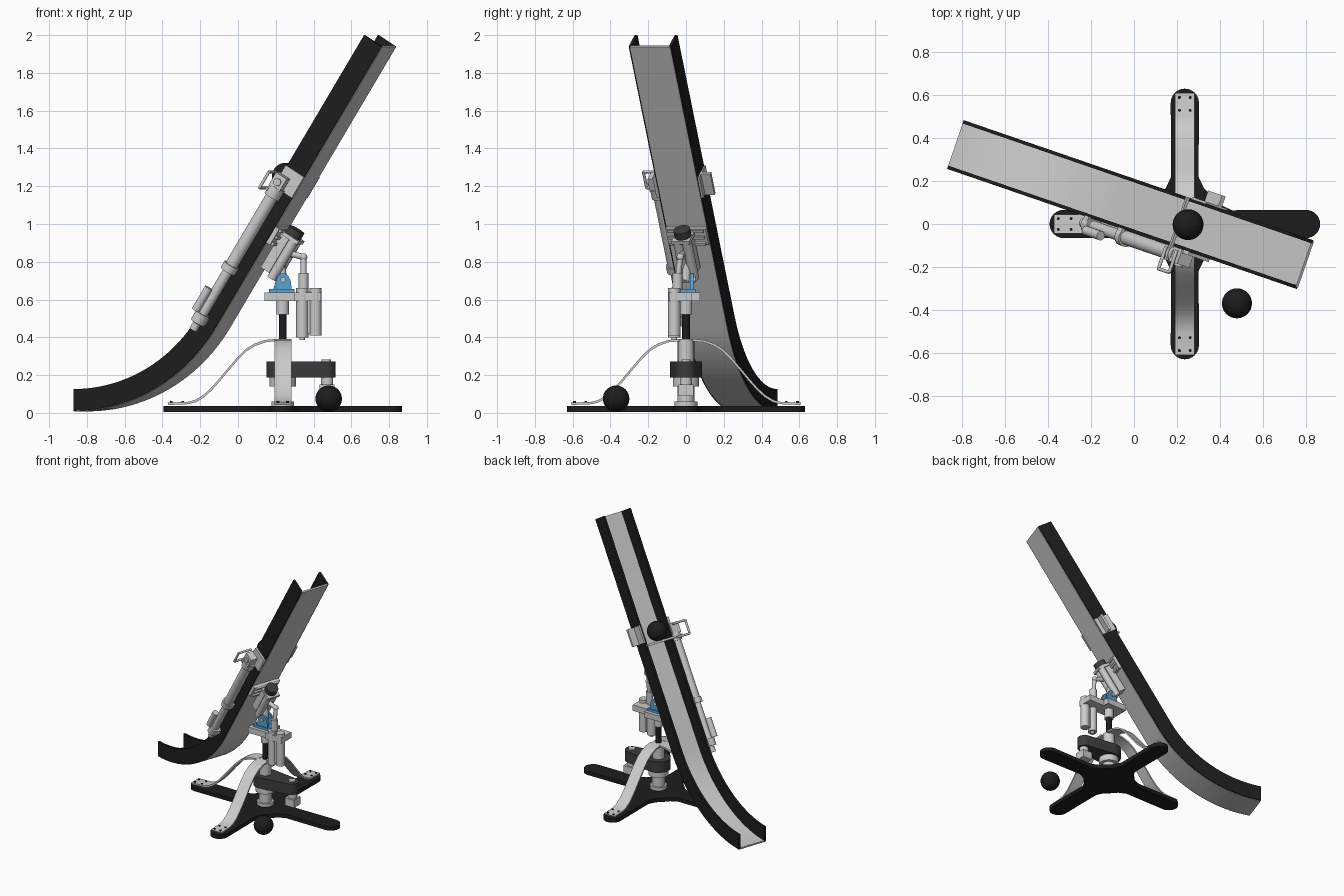
import bpy, bmesh
from math import sin, cos, pi, radians, sqrt
from mathutils import Vector, Matrix

if "Cube" in bpy.data.objects:
    bpy.data.objects.remove(bpy.data.objects["Cube"])

def mat(name, c):
    m = bpy.data.materials.new(name)
    m.diffuse_color = (*c, 1)
    m.use_nodes = True
    m.node_tree.nodes["Principled BSDF"].inputs["Base Color"].default_value = m.diffuse_color
    return m
BLACK = mat("black", (0.012, 0.012, 0.012))
DARK = mat("dark_grey", (0.045, 0.045, 0.045))
BLUE = mat("blue", (0.1, 0.36, 0.65))

PX = 0.237                       # x of the vertical pivot
SL = radians(58)                 # ramp slope
U = Vector((0.946, -0.325, 0)).normalized()
V = Vector((-U.y, U.x, 0))
Z = Vector((0, 0, 1))
A = U * cos(SL) + Z * sin(SL)    # up along the ramp
N = -U * sin(SL) + Z * cos(SL)   # out of the ramp
O = Vector((PX, 0.003, 0.985))

def L(a, v, n):
    """point in the sloped ramp frame"""
    return O + A * a + V * v + N * n

def make(name, bm, m=None, smooth=True):
    bmesh.ops.recalc_face_normals(bm, faces=bm.faces)
    me = bpy.data.meshes.new(name)
    bm.to_mesh(me)
    bm.free()
    ob = bpy.data.objects.new(name, me)
    bpy.context.collection.objects.link(ob)
    if m:
        me.materials.append(m)
    if smooth:
        bpy.ops.object.select_all(action='DESELECT')
        ob.select_set(True)
        bpy.context.view_layer.objects.active = ob
        bpy.ops.object.shade_smooth_by_angle(angle=radians(35))
    return ob

def box(name, x, y, z, m=None, f=lambda a, b, c: Vector((a, b, c))):
    """box from three ranges, optionally mapped through the ramp frame"""
    bm = bmesh.new()
    bmesh.ops.create_cube(bm, size=1)
    for v in bm.verts:
        p = [r[0] + (r[1] - r[0]) * (c + .5) for r, c in zip((x, y, z), v.co)]
        v.co = f(*p)
    return make(name, bm, m, False)

def rod(name, p, q, r, m=None, seg=32):
    p, q = Vector(p), Vector(q)
    bm = bmesh.new()
    rot = (q - p).to_track_quat('Z', 'Y').to_matrix().to_4x4()
    bmesh.ops.create_cone(bm, cap_ends=True, segments=seg, radius1=r, radius2=r, depth=(q - p).length,
                          matrix=Matrix.Translation((p + q) / 2) @ rot)
    return make(name, bm, m)

def ball(name, c, r, m=None):
    bm = bmesh.new()
    bmesh.ops.create_uvsphere(bm, u_segments=32, v_segments=20, radius=r, matrix=Matrix.Translation(c))
    return make(name, bm, m)

def prism(name, pts, d, m=None):
    """extrude an outline of 3D points by vector d"""
    bm = bmesh.new()
    f = bm.faces.new([bm.verts.new(p) for p in pts])
    g = bmesh.ops.extrude_face_region(bm, geom=[f])['geom']
    bmesh.ops.translate(bm, vec=d, verts=[e for e in g if isinstance(e, bmesh.types.BMVert)])
    return make(name, bm, m)

# ramp: curved run-out then straight slope, one floor and two side walls
R, S0, RUN = 0.941, -1.131, 1.754
path = []
for i in range(25):
    t = SL * i / 24
    path.append((S0 + R * sin(t), 0.008 + R * (1 - cos(t)), t))
path.append((path[-1][0] + RUN * cos(SL), path[-1][1] + RUN * sin(SL), SL))

def ramp_part(name, v0, v1, n0, n1, m=None):
    bm = bmesh.new()
    rings = []
    for s, z, t in path:
        ring = [bm.verts.new(Vector((PX, 0.003, 0)) + U * (s - n * sin(t)) + V * v + Z * (z + n * cos(t)))
                for v, n in ((v0, n0), (v1, n0), (v1, n1), (v0, n1))]
        if rings:
            for k in range(4):
                j = (k + 1) % 4
                bm.faces.new((rings[-1][k], rings[-1][j], ring[j], ring[k]))
        rings.append(ring)
    bm.faces.new(rings[0])
    bm.faces.new(rings[-1])
    make(name, bm, m)
ramp_part("ramp_floor", -.112, .112, 0, .012)
for sd in (-1, 1):
    ramp_part("ramp_wall", sd * .112 - .008, sd * .112 + .008, .003, .118, BLACK)

# balls
ball("ramp_ball", (0.252, -0.003, 1.252), .072, BLACK)
ball("ground_ball", (0.48, -0.37, 0.075), .07, BLACK)

# cross-shaped base plate
pts = []
for q in range(4):
    rot = Matrix.Rotation(q * pi / 2, 3, 'Z')
    loc = [(.13, -.13), (.165, -.09), (.22, -.064)]
    loc += [(.565 + .066 * cos(a), .066 * sin(a)) for a in [pi * (k / 12 - .5) for k in range(13)]]
    loc += [(.22, .064), (.165, .09)]
    pts += [rot @ Vector((x, y, 0.006)) + Vector((PX, 0, 0)) for x, y in loc]
prism("base_plate", pts, Vector((0, 0, .03)), BLACK)

# three bent strap legs
prof = [(.605, .042), (.5, .046), (.46, .056), (.415, .083), (.375, .12), (.335, .165), (.285, .225),
        (.235, .283), (.19, .327), (.145, .355), (.09, .374), (.03, .38)]
for q in (1, 2, 3):
    d = Matrix.Rotation(q * pi / 2, 3, 'Z') @ Vector((1, 0, 0))
    w = Vector((-d.y, d.x, 0))
    c = Vector((PX, 0, 0))
    outline = [c + d * r + Z * z - w * .045 for r, z in prof]
    outline += [c + d * (r + .005) + Z * (z + .012) - w * .045 for r, z in reversed(prof)]
    prism("strap_leg", outline, w * .09)
    for r in (.53, .59):
        for sd in (-.025, .025):
            p = c + d * r + w * sd
            rod("leg_bolt", p + Z * .045, p + Z * .062, .007, BLACK, 12)

# column and belt drive
for nm, z0, z1, r, m in (("lower_bearing", .03, .06, .06, None), ("column_tube", .05, .14, .045, None),
                         ("pulley_hub", .14, .19, .07, None), ("upper_tube", .27, .39, .042, None),
                         ("pivot_shaft", .38, .53, .021, BLACK), ("shaft_collar", .52, .6, .033, None)):
    rod(nm, (PX, 0, z0), (PX, 0, z1), r, m)
pts = [(PX + .086 * cos(a), .086 * sin(a)) for a in [radians(82 + k * 196 / 20) for k in range(21)]]
pts += [(.465 + .052 * cos(a), .052 * sin(a)) for a in [radians(-82 + k * 164 / 16) for k in range(17)]]
prism("belt_cover", [Vector((x, y, .188)) for x, y in pts], Vector((0, 0, .084)), DARK)
box("drive_motor", (.432, .512), (-.04, .04), (.09, .15))
rod("motor_neck", (.472, 0, .14), (.472, 0, .19), .032)
rod("pulley_cap", (.468, 0, .272), (.468, 0, .283), .025)

# tilt platform and blue hinge
box("tilt_platform", (.14, .31), (-.075, .075), (.592, .637))
box("platform_extension", (.3, .44), (-.09, .03), (.592, .637))
box("hinge_base", (.165, .3), (-.05, .05), (.637, .655), BLUE)
for y in (-.04, .022):
    lug = [(.185, .65), (.285, .65), (.278, .705)]
    lug += [(.238 + .034 * cos(a), .705 + .034 * sin(a)) for a in [radians(15 + k * 15) for k in range(11)]]
    prism("hinge_lug", [Vector((x, y, z)) for x, z in lug], Vector((0, .018, 0)), BLUE)
rod("hinge_pin", (.238, -.05, .705), (.238, .05, .705), .014)

# tilt actuator beside the platform
for x, z0 in ((.34, .4), (.41, .41)):
    rod("tilt_cylinder", (x, -.062, z0), (x, -.062, .66), .032)
box("cylinder_bridge", (.34, .41), (-.075, -.05), (.42, .645))
rod("tilt_cylinder_foot", (.34, -.062, .385), (.34, -.062, .4), .015)
rod("tilt_piston", (.347, -.045, .65), (.347, -.045, .74), .026)
rod("tilt_piston_rod", (.347, -.04, .74), (.347, -.03, .825), .015)
rod("tilt_link", (.347, -.03, .825), (.25, -.012, .85), .016)
ball("link_joint", (.347, -.03, .825), .02)

# sliding carriage under the ramp
box("carriage_plate", (-.1, .0), (-.112, .112), (-.022, 0), f=L)
for a in (-.09, -.05, -.01):
    box("carriage_rib", (a - .008, a + .008), (-.1, .1), (-.034, -.02), f=L)
box("carriage_block", (-.24, -.02), (-.04, .04), (-.075, -.02), f=L)
for v in (-.025, .025):
    rod("carriage_cylinder", L(-.26, v, -.1), L(-.03, v, -.1), .026)
box("carriage_end", (-.03, -.01), (-.05, .05), (-.13, -.03), f=L)
rod("carriage_knob", L(-.01, 0, -.075), L(.03, 0, -.075), .045, DARK)
rod("hinge_stem", (.238, 0, .7), L(-.15, 0, -.08), .022)

# launch tube along the near wall
TV, TN = -.152, .092
for nm, a0, a1, r in (("tube_end_plug", -.7, -.66, .022), ("tube_end_cap", -.655, -.6, .04),
                      ("lower_tube", -.6, -.31, .027), ("tube_clamp", -.335, -.295, .043),
                      ("upper_tube_sleeve", -.3, .14, .034), ("tube_head", .13, .19, .044)):
    rod(nm, L(a0, TV, TN), L(a1, TV, TN), r)
for a in (-.63, -.315):
    box("tube_bracket", (a - .02, a + .02), (TV, -.115), (.055, .13), f=L)
rod("side_valve", L(-.6, TV - .03, TN + .035), L(-.46, TV - .03, TN + .035), .022)

# release gate around the ball
box("gate_block", (.18, .26), (-.19, -.118), (.06, .13), f=L)
box("gate_side_plate", (.18, .31), (.118, .18), (.03, .05), f=L)
box("gate_near_plate", (.18, .31), (-.135, -.118), (0, .12), f=L)
box("gate_far_plate", (.18, .31), (.118, .128), (0, .12), f=L)
box("gate_stop_bar", (.15, .165), (-.19, .12), (.122, .137), f=L)
loop = [(.15, -.13), (.15, -.24), (.25, -.24), (.25, -.13)]
for (a0, v0), (a1, v1) in zip(loop, loop[1:]):
    rod("gate_handle", L(a0, v0, .15), L(a1, v1, .15), .008, None, 12)
rod("gate_pin", L(.22, -.2, .095), L(.22, -.11, .095), .02)
